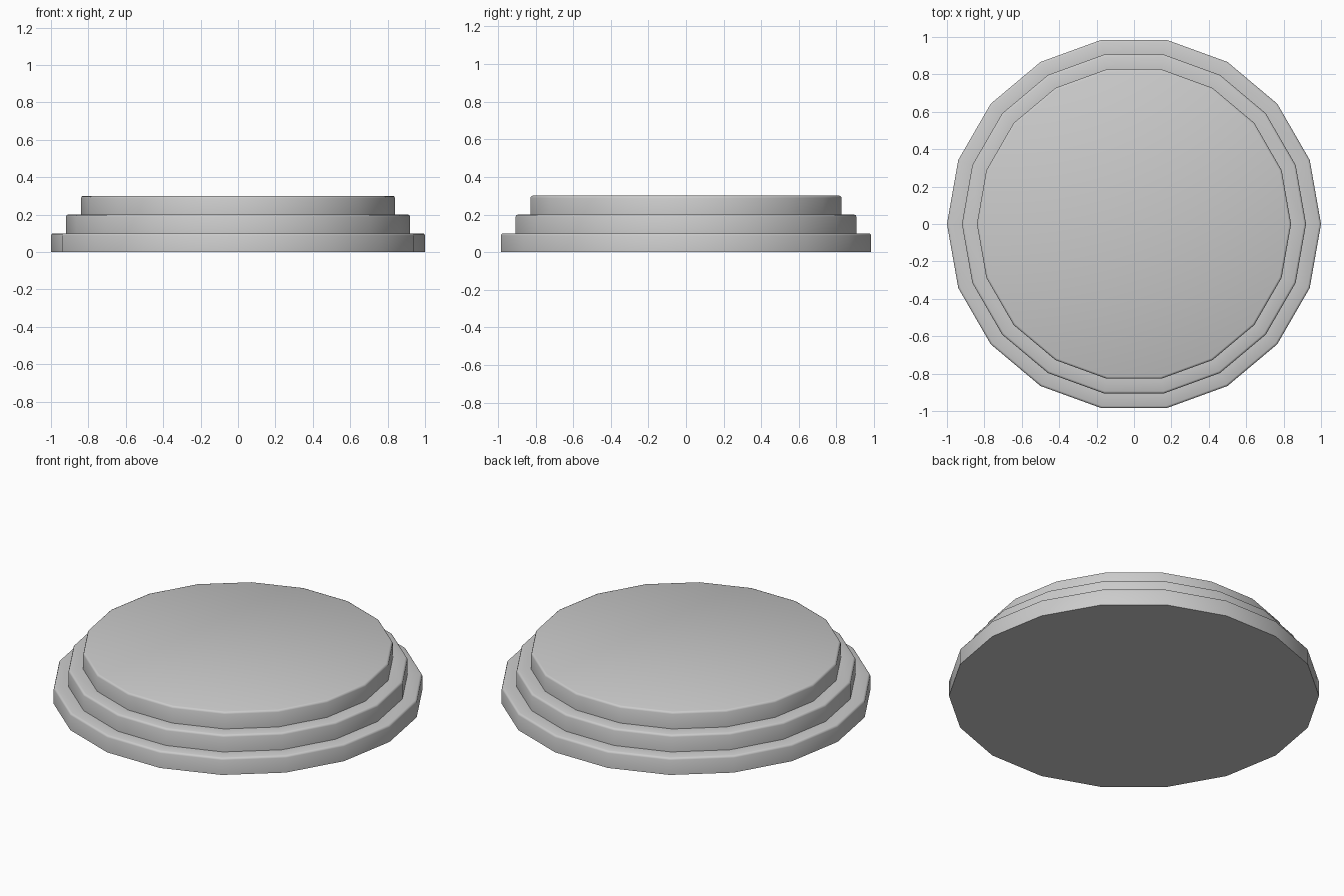
import bpy, bmesh
from math import cos, sin, pi

if "Cube" in bpy.data.objects:
    bpy.data.objects.remove(bpy.data.objects["Cube"])

SIDES = 18
BEVEL = 0.012

# Stepped side profile: (radius, bottom z, top z) per tier
tiers = [(1.0, 0.0, 0.1), (0.92, 0.1, 0.2), (0.84, 0.2, 0.3)]
profile = []
for r, z0, z1 in tiers:
    profile += [(r, z0), (r, z1 - BEVEL), (r - BEVEL * 0.3, z1 - BEVEL * 0.3), (r - BEVEL, z1)]

# Revolve the profile into a faceted disc
bm = bmesh.new()
rings = []
for r, z in profile:
    rings.append([bm.verts.new((r * cos(2 * pi * i / SIDES), r * sin(2 * pi * i / SIDES), z))
                  for i in range(SIDES)])
for a, b in zip(rings, rings[1:]):
    for i in range(SIDES):
        j = (i + 1) % SIDES
        bm.faces.new((a[i], a[j], b[j], b[i]))

# Flat underside and top
bm.faces.new(rings[0][::-1])
bm.faces.new(rings[-1])

mesh = bpy.data.meshes.new("stepped_base")
bm.to_mesh(mesh)
bm.free()
base = bpy.data.objects.new("stepped_base", mesh)
bpy.context.collection.objects.link(base)

# Smooth sides with crisp step corners
bpy.context.view_layer.objects.active = base
base.select_set(True)
bpy.ops.object.shade_smooth_by_angle(angle=pi / 3)
